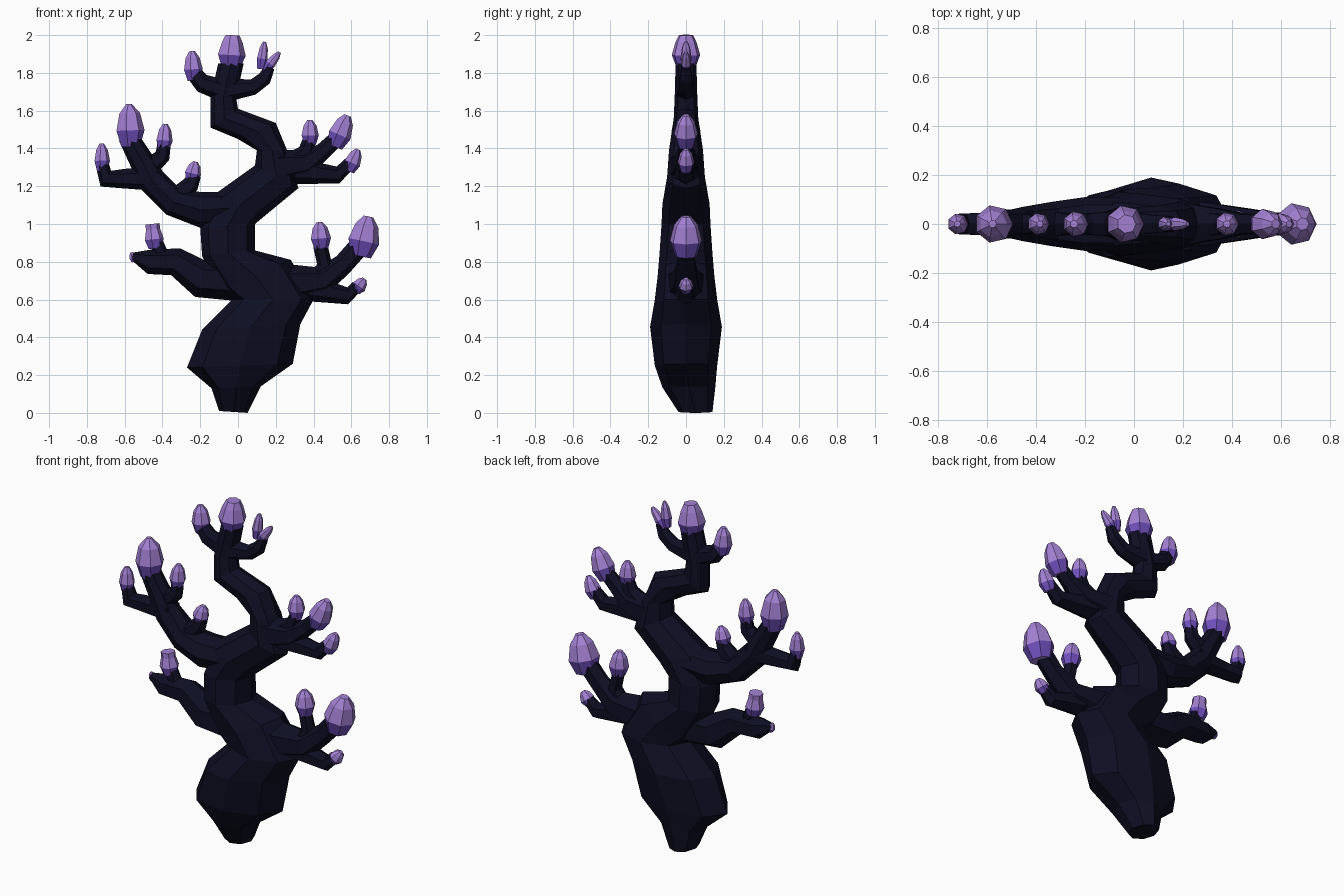
import bpy, bmesh, math
from mathutils import Vector


def material(name, rgb):
    m = bpy.data.materials.new(name)
    m.diffuse_color = (*rgb, 1)
    return m


BARK = material("dark navy bark", (0.0045, 0.0045, 0.017))
LIGHT = material("light purple crystal", (0.37, 0.22, 0.66))
DEEP = material("deep purple crystal", (0.17, 0.085, 0.53))


def loft(name, sections, sides, mats, deep_bands=0):
    """Skin rings; each section is (x1, z1, x2, z2, depth, y offset)."""
    bm = bmesh.new()
    rings = []
    for s in sections:
        x1, z1, x2, z2, ry = s[:5]
        y0 = s[5] if len(s) > 5 else 0
        c = Vector(((x1 + x2) / 2, y0, (z1 + z2) / 2))
        a = Vector(((x2 - x1) / 2, 0, (z2 - z1) / 2))
        ts = [2 * math.pi * i / sides for i in range(sides)]
        rings.append([bm.verts.new(c + a * math.cos(t) + Vector((0, ry * math.sin(t), 0))) for t in ts])
    for k in range(len(rings) - 1):
        for i in range(sides):
            j = (i + 1) % sides
            f = bm.faces.new((rings[k][i], rings[k][j], rings[k + 1][j], rings[k + 1][i]))
            f.material_index = 1 if k < deep_bands else 0
    bm.faces.new(rings[0])
    bm.faces.new(rings[-1])
    bmesh.ops.recalc_face_normals(bm, faces=bm.faces)
    me = bpy.data.meshes.new(name)
    bm.to_mesh(me)
    bm.free()
    for m in mats:
        me.materials.append(m)
    bpy.context.collection.objects.link(bpy.data.objects.new(name, me))


def tube_sections(pts):
    """Turn a centre line of (x, z, radius) into mitred sections."""
    out = []
    for i, (x, z, r) in enumerate(pts):
        p, q = pts[max(i - 1, 0)], pts[min(i + 1, len(pts) - 1)]
        d = Vector((q[0] - p[0], q[1] - p[1])).normalized()
        out.append((x - d.y * r, z + d.x * r, x + d.y * r, z - d.x * r, r))
    return out


def twig(name, *pts):
    loft(name, tube_sections(pts), 6, [BARK])


def crystal(x, z, tx, tz, r, tip=0.3):
    prof = [(0, .68), (.38, 1), (.78, .74), (1, tip)]
    pts = [(x + (tx - x) * t, z + (tz - z) * t, r * k) for t, k in prof]
    loft("crystal", tube_sections(pts), 7, [LIGHT, DEEP], deep_bands=1)


# trunk: left edge, right edge, half depth
loft("trunk", [
    (-.10, .01, .05, .0, .09, .05),
    (-.14, .13, .12, .14, .14, .015),
    (-.27, .24, .29, .26, .165),
    (-.19, .44, .33, .47, .19),
    (-.03, .60, .40, .60, .165),
    (-.10, .64, .28, .81, .15),
    (-.19, .83, .09, .86, .14),
    (-.20, .98, .09, 1.0, .13),
    (-.12, 1.16, .15, 1.05, .125),
    (.09, 1.31, .32, 1.19, .10),
    (.10, 1.39, .26, 1.39, .09),
    (.0, 1.45, .20, 1.535, .075),
    (-.145, 1.51, -.0, 1.61, .065),
    (-.145, 1.67, -.01, 1.67, .06),
    (-.105, 1.85, .03, 1.85, .055)], 8, [BARK])

# large left limb: upper edge, lower edge, half depth
loft("upper_left_limb", [
    (-.03, 1.17, -.02, 1.0, .11),
    (-.20, 1.17, -.20, .98, .11),
    (-.30, 1.18, -.38, 1.05, .09),
    (-.40, 1.28, -.51, 1.18, .07),
    (-.43, 1.33, -.57, 1.31, .06),
    (-.51, 1.45, -.63, 1.44, .055)], 8, [BARK])

# smaller limbs and twigs
twig("lower_left_limb", (.02, .70, .11), (-.20, .71, .10), (-.33, .80, .075),
     (-.47, .80, .065), (-.56, .83, .02))
twig("lower_left_twig", (-.40, .82, .04), (-.43, .90, .035))
twig("lower_right_limb", (.25, .68, .11), (.45, .70, .075), (.56, .79, .055), (.64, .88, .055))
twig("lower_right_twig", (.38, .66, .07), (.58, .62, .045), (.63, .67, .032))
twig("lower_right_stem", (.40, .68, .05), (.46, .78, .042), (.435, .89, .038))
twig("middle_right_limb", (.20, 1.30, .10), (.36, 1.32, .07), (.45, 1.385, .045), (.52, 1.45, .042))
twig("middle_right_twig", (.30, 1.28, .07), (.53, 1.26, .045), (.60, 1.33, .033))
twig("middle_right_stem", (.28, 1.32, .06), (.36, 1.38, .045), (.38, 1.45, .035))
twig("upper_left_twig", (-.42, 1.24, .065), (-.60, 1.24, .052), (-.70, 1.24, .05), (-.72, 1.32, .035))
twig("upper_left_stem", (-.48, 1.29, .05), (-.40, 1.36, .042), (-.39, 1.43, .035))
twig("upper_left_bud", (-.33, 1.13, .06), (-.25, 1.21, .045), (-.23, 1.26, .035))
twig("top_left_twig", (-.06, 1.70, .06), (-.19, 1.745, .05), (-.235, 1.80, .042))
twig("top_right_twig", (-.05, 1.71, .06), (.08, 1.725, .042), (.14, 1.77, .038), (.17, 1.83, .025))

# crystals: base, tip, radius, tip fraction
for c in [(-.235, 1.76, -.245, 1.915, .052), (-.04, 1.83, -.03, 2.0, .077, .5),
          (.12, 1.82, .14, 1.965, .03), (.14, 1.81, .22, 1.91, .028),
          (-.57, 1.41, -.578, 1.635, .078, .2), (-.72, 1.28, -.722, 1.425, .043),
          (-.395, 1.39, -.385, 1.53, .045), (-.25, 1.23, -.225, 1.33, .045),
          (.38, 1.42, .38, 1.55, .048), (.51, 1.41, .58, 1.575, .064),
          (.585, 1.28, .635, 1.395, .045), (-.44, .87, -.455, 1.0, .053, .75),
          (-.55, .80, -.565, .85, .02), (.44, .87, .43, 1.01, .056),
          (.645, .83, .69, 1.04, .087), (.62, .645, .67, .71, .04)]:
    crystal(*c)
